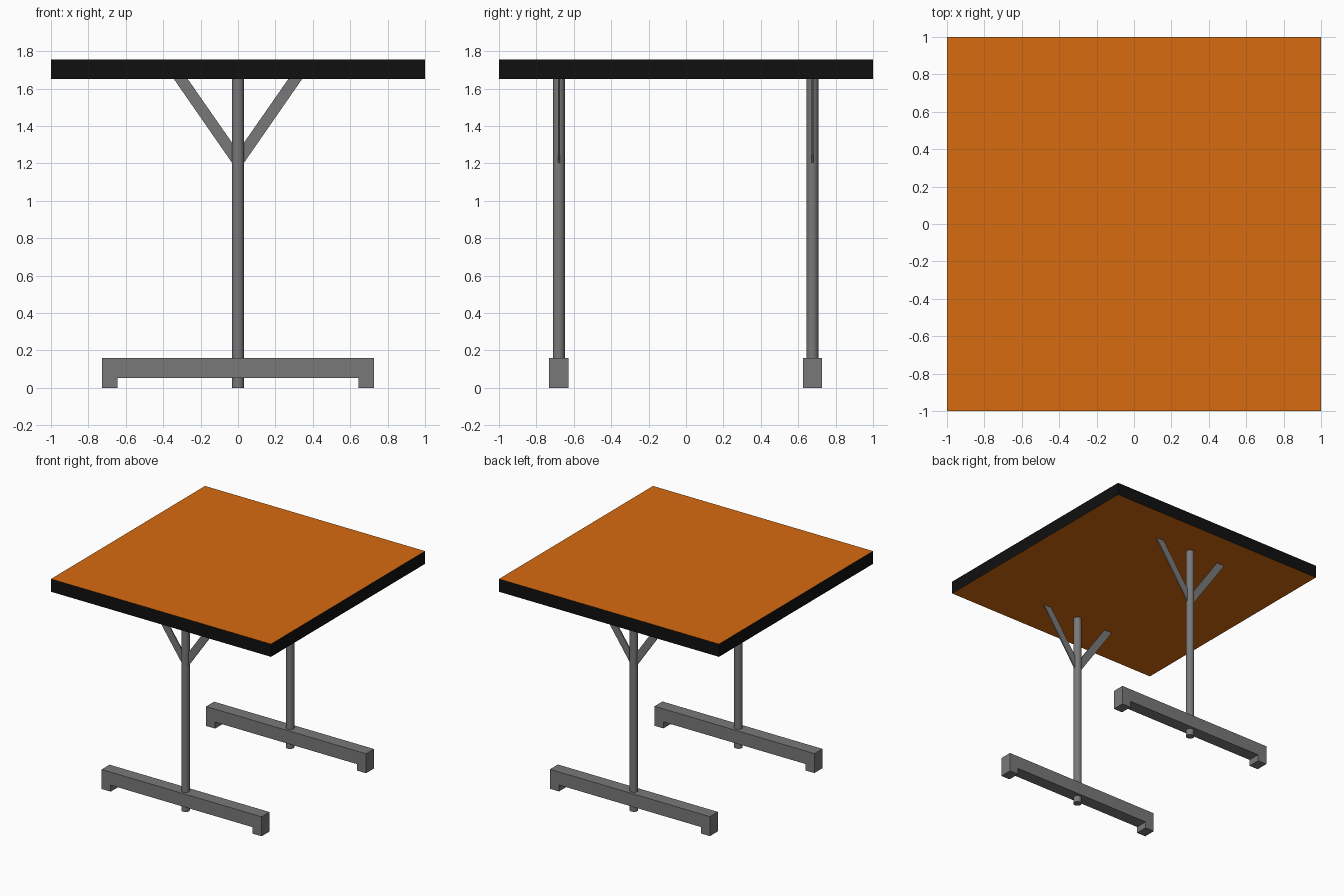
import bpy, bmesh
from mathutils import Vector

cube = bpy.data.objects.get("Cube")
if cube:
    bpy.data.objects.remove(cube, do_unlink=True)


def material(name, rgb):
    m = bpy.data.materials.new(name)
    m.use_nodes = True
    color = (*rgb, 1)
    m.diffuse_color = color
    m.node_tree.nodes["Principled BSDF"].inputs["Base Color"].default_value = color
    return m


ORANGE = material("orange_laminate", (0.68, 0.145, 0.005))
BLACK = material("black_edging", (0.005, 0.005, 0.005))
GREY = material("grey_metal", (0.19, 0.19, 0.19))


def finish(name, bm, *mats):
    bmesh.ops.recalc_face_normals(bm, faces=bm.faces)
    mesh = bpy.data.meshes.new(name)
    bm.to_mesh(mesh)
    bm.free()
    for m in mats:
        mesh.materials.append(m)
    obj = bpy.data.objects.new(name, mesh)
    bpy.context.collection.objects.link(obj)
    return obj


def extruded_profile(name, points, y, depth):
    """Extrude an x-z outline along y, centred on y."""
    bm = bmesh.new()
    face = bm.faces.new([bm.verts.new((x, y - depth / 2, z)) for x, z in points])
    out = bmesh.ops.extrude_face_region(bm, geom=[face])
    moved = [v for v in out["geom"] if isinstance(v, bmesh.types.BMVert)]
    bmesh.ops.translate(bm, verts=moved, vec=(0, depth, 0))
    return finish(name, bm, GREY)


TOP_Z, UNDER_Z = 1.755, 1.65

# Table top: orange faces with black edging on the sides
bm = bmesh.new()
bmesh.ops.create_cube(bm, size=1)
bmesh.ops.scale(bm, verts=bm.verts, vec=(2, 2, TOP_Z - UNDER_Z))
bmesh.ops.translate(bm, verts=bm.verts, vec=(0, 0, (TOP_Z + UNDER_Z) / 2))
bm.normal_update()
for f in bm.faces:
    f.material_index = 0 if abs(f.normal.z) > 0.5 else 1
finish("table_top", bm, ORANGE, BLACK)

# Outline of the base beam with a foot at each end
half = [(0.645, 0.053), (0.645, 0), (0.727, 0), (0.727, 0.16)]
base = half + [(-x, z) for x, z in reversed(half)]
# Slanted brace from the post to the table top
brace = [(0, 1.157), (0.342, UNDER_Z), (0.268, UNDER_Z), (0, 1.265)]

for end, y in (("front", -0.68), ("back", 0.676)):
    extruded_profile(end + "_base", base, y, 0.103)

    # Round post running through the base to the floor
    bm = bmesh.new()
    bmesh.ops.create_cone(bm, cap_ends=True, segments=24, radius1=0.032,
                          radius2=0.032, depth=UNDER_Z)
    bmesh.ops.translate(bm, verts=bm.verts, vec=Vector((0, y, UNDER_Z / 2)))
    post = finish(end + "_post", bm, GREY)
    bpy.ops.object.select_all(action="DESELECT")
    post.select_set(True)
    bpy.context.view_layer.objects.active = post
    bpy.ops.object.shade_smooth_by_angle()

    # Thin flat braces on both sides of the post
    for side, s in (("left", 1), ("right", -1)):
        extruded_profile(f"{end}_{side}_brace", [(s * x, z) for x, z in brace], y, 0.01)
